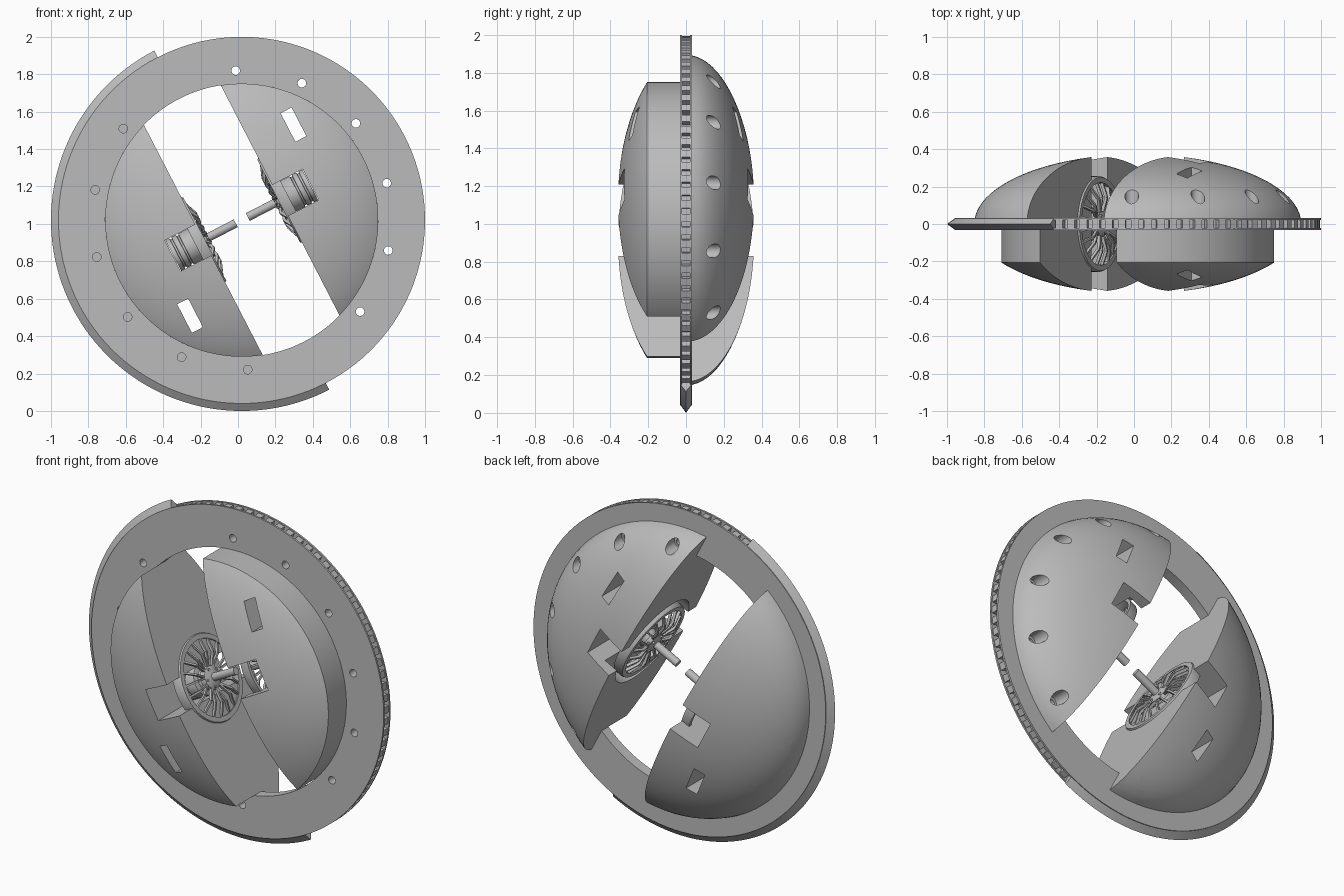
import bpy, bmesh, math
from mathutils import Matrix, Vector

if "Cube" in bpy.data.objects:
    bpy.data.objects.remove(bpy.data.objects["Cube"])

grey = bpy.data.materials.new("plain grey")
grey.use_nodes = True
grey.diffuse_color = (0.5, 0.5, 0.5, 1)
grey.node_tree.nodes["Principled BSDF"].inputs["Base Color"].default_value = (0.5, 0.5, 0.5, 1)

# Local frame: disc axis is y, axle runs along x; PLACE tilts it and lifts it up
PLACE = Matrix.Translation((0.02, 0, 1.02)) @ Matrix.Rotation(math.radians(-27.3), 4, 'Y')
TO_X = Matrix.Rotation(-math.pi / 2, 4, 'Z')      # turns the y axis to the x axis
HALF_TURN = Matrix.Rotation(math.pi, 4, 'Y')


def lathe(bm, profile, start=0, sweep=360, segs=96, matrix=Matrix()):
    """Spin a closed outline of (radius, y) around y."""
    full = sweep == 360
    rings = []
    for i in range(segs if full else segs + 1):
        a = math.radians(start + sweep * i / segs)
        rings.append([bm.verts.new(matrix @ Vector((r * math.cos(a), y, r * math.sin(a))))
                      for r, y in profile])
    n = len(profile)
    for i in range(segs):
        p, q = rings[i], rings[(i + 1) % len(rings)]
        for j in range(n):
            k = (j + 1) % n
            bm.faces.new((p[j], p[k], q[k], q[j]))
    if not full:
        bm.faces.new(rings[0])
        bm.faces.new(rings[-1])
    bmesh.ops.remove_doubles(bm, verts=bm.verts[:], dist=0.00001)
    bmesh.ops.dissolve_degenerate(bm, edges=bm.edges[:], dist=0.00001)


def box(bm, size, matrix):
    bmesh.ops.create_cube(bm, size=1, matrix=matrix @ Matrix.Diagonal((*size, 1)))


def bar(bm, a, b, width, depth):
    """Box from a to b, depth measured along the axle."""
    a, b = Vector(a), Vector(b)
    z = (b - a).normalized()
    y = z.cross(Vector((1, 0, 0))).normalized()
    rot = Matrix((y.cross(z), y, z)).transposed().to_4x4()
    box(bm, (depth, width, (b - a).length), Matrix.Translation((a + b) / 2) @ rot)


def polar(r, degrees, y=0):
    a = math.radians(degrees)
    return Matrix.Translation((r * math.cos(a), y, r * math.sin(a)))


def finish(name, bm, matrix=PLACE):
    bmesh.ops.recalc_face_normals(bm, faces=bm.faces[:])
    me = bpy.data.meshes.new(name)
    bm.to_mesh(me)
    bm.free()
    me.materials.append(grey)
    ob = bpy.data.objects.new(name, me)
    bpy.context.collection.objects.link(ob)
    ob.matrix_world = matrix
    return ob


def activate(ob):
    bpy.ops.object.select_all(action='DESELECT')
    ob.select_set(True)
    bpy.context.view_layer.objects.active = ob


def smooth(ob):
    activate(ob)
    bpy.ops.object.shade_smooth_by_angle(angle=math.radians(30))


def carve(ob, bm):
    """Subtract the shapes in bm, then drop the cutter."""
    cutter = finish("cutter", bm)
    cutter.hide_render = True
    mod = ob.modifiers.new("carve", 'BOOLEAN')
    mod.operation, mod.solver, mod.object = 'DIFFERENCE', 'EXACT', cutter
    mod.use_self = True
    activate(ob)
    bpy.ops.object.modifier_apply(modifier=mod.name)
    bpy.data.objects.remove(cutter)


def pin(r, y0, y1):
    return [(0, y0), (r, y0), (r, y1), (0, y1)]


BOLTS = [s + k for s in (0, 180) for k in range(-65, 66, 26)]
T = 0.033       # half thickness of the ring
R, D = 0.875, 0.373     # dome radius and depth

# Flat ring with a groove around its rim
bm = bmesh.new()
lathe(bm, [(0.73, -T), (0.98, -T), (0.98, -0.022), (0.94, -0.022),
           (0.94, 0.022), (0.98, 0.022), (0.98, T), (0.73, T)], segs=128)
ring = finish("outer_ring", bm)
bm = bmesh.new()
for a in BOLTS:
    lathe(bm, pin(0.023, -0.1, 0.1), segs=20, matrix=polar(0.8, a))
carve(ring, bm)
smooth(ring)

# Posts in the rim groove
bm = bmesh.new()
for i in range(44):
    a = -88 + i * 4.1
    m = polar(0.953, a) @ Matrix.Rotation(-math.radians(a), 4, 'Y')
    box(bm, (0.04, 0.046, 0.04), m)
finish("rim_posts", bm)

# Half-round sharp blade
bm = bmesh.new()
lathe(bm, [(0.945, -0.021), (0.978, -0.03), (1.02, 0), (0.978, 0.03), (0.945, 0.021)],
      start=90, sweep=180, segs=72)
smooth(finish("edge_blade", bm))

# Domed half bodies: stepped cylinder in front, full dome behind
arc = [(R * math.cos(t), D * math.sin(t)) for t in
       [math.asin(T / D) + (math.pi / 2 - math.asin(T / D)) * i / 20 for i in range(21)]]
front_arc = [(0.73 * math.cos(t), 0) for t in [math.pi / 2 * i / 14 for i in range(15)]]
front_arc = [(r, -D * math.sqrt(1 - (r / R) ** 2)) for r, _ in front_arc]
profile = arc + front_arc[::-1] + [(0.73, T)]
profile = [(0 if r < 0.0001 else r, y) for r, y in profile]

for side, turn in (("left", Matrix()), ("right", HALF_TURN)):
    bm = bmesh.new()
    lathe(bm, profile, segs=112)
    cut = bmesh.ops.bisect_plane(bm, geom=bm.verts[:] + bm.edges[:] + bm.faces[:],
                                 plane_co=(0.231, 0, 0), plane_no=(1, 0, 0), clear_inner=True)
    edges = [e for e in cut["geom_cut"] if isinstance(e, bmesh.types.BMEdge)]
    bmesh.ops.holes_fill(bm, edges=edges)
    bm.transform(turn)
    dome = finish(side + "_dome", bm)

    # Through window
    bm = bmesh.new()
    box(bm, (0.066, 1, 0.172), Matrix.Translation((0.48, 0, 0.327)))
    # Bolt holes with wide counterbores
    for a in BOLTS[:6]:
        lathe(bm, [(0, -0.1), (0.023, -0.1), (0.023, 0.075), (0.037, 0.075),
                   (0.037, 0.4), (0, 0.4)], segs=24, matrix=polar(0.8, a))
    bm.transform(turn)
    carve(dome, bm)
    # Wheel pocket
    bm = bmesh.new()
    lathe(bm, pin(0.295, 0.15, 0.32), segs=64, matrix=TO_X)
    bm.transform(turn)
    carve(dome, bm)
    # Notch over the motor
    bm = bmesh.new()
    box(bm, (0.26, 1, 0.186), Matrix.Translation((0.285, 0, 0)))
    bm.transform(turn)
    carve(dome, bm)
    smooth(dome)

    # Wheel rim and hub
    bm = bmesh.new()
    lathe(bm, [(0.222, 0.222), (0.25, 0.222), (0.256, 0.235), (0.256, 0.28),
               (0.236, 0.28), (0.222, 0.24)], segs=64, matrix=TO_X)
    lathe(bm, [(0, 0.2), (0.035, 0.2), (0.066, 0.212), (0.072, 0.225),
               (0.072, 0.24), (0, 0.24)], segs=40, matrix=TO_X)
    bm.transform(turn)
    smooth(finish(side + "_wheel", bm))

    # Forked, bowed spokes and hub bolts
    bm = bmesh.new()
    for i in range(10):
        for fork in (-1, 1):
            pts = []
            for r, x, spread in ((0.06, 0.222, 2), (0.145, 0.203, 7), (0.23, 0.235, 10)):
                a = math.radians(36 * i + 18 + fork * spread)
                pts.append((x, r * math.cos(a), r * math.sin(a)))
            bar(bm, pts[0], pts[1], 0.011, 0.016)
            bar(bm, pts[1], pts[2], 0.011, 0.016)
    for i in range(5):
        m = TO_X @ polar(0.052, 72 * i)
        lathe(bm, pin(0.008, 0.2, 0.23), segs=12, matrix=m)
    bm.transform(turn)
    finish(side + "_spokes", bm)

    # Axle
    bm = bmesh.new()
    lathe(bm, pin(0.023, 0.036, 0.3), segs=32, matrix=TO_X)
    bm.transform(turn)
    smooth(finish(side + "_axle", bm))

    # Banded motor drum
    bm = bmesh.new()
    lathe(bm, [(0, 0.235), (0.05, 0.235), (0.06, 0.27), (0.088, 0.275), (0.092, 0.285),
               (0.092, 0.335), (0.084, 0.337), (0.084, 0.347), (0.092, 0.349),
               (0.092, 0.375), (0.084, 0.377), (0.084, 0.387), (0.092, 0.389),
               (0.092, 0.412), (0, 0.412)], segs=48, matrix=TO_X)
    bm.transform(turn)
    smooth(finish(side + "_motor", bm))
